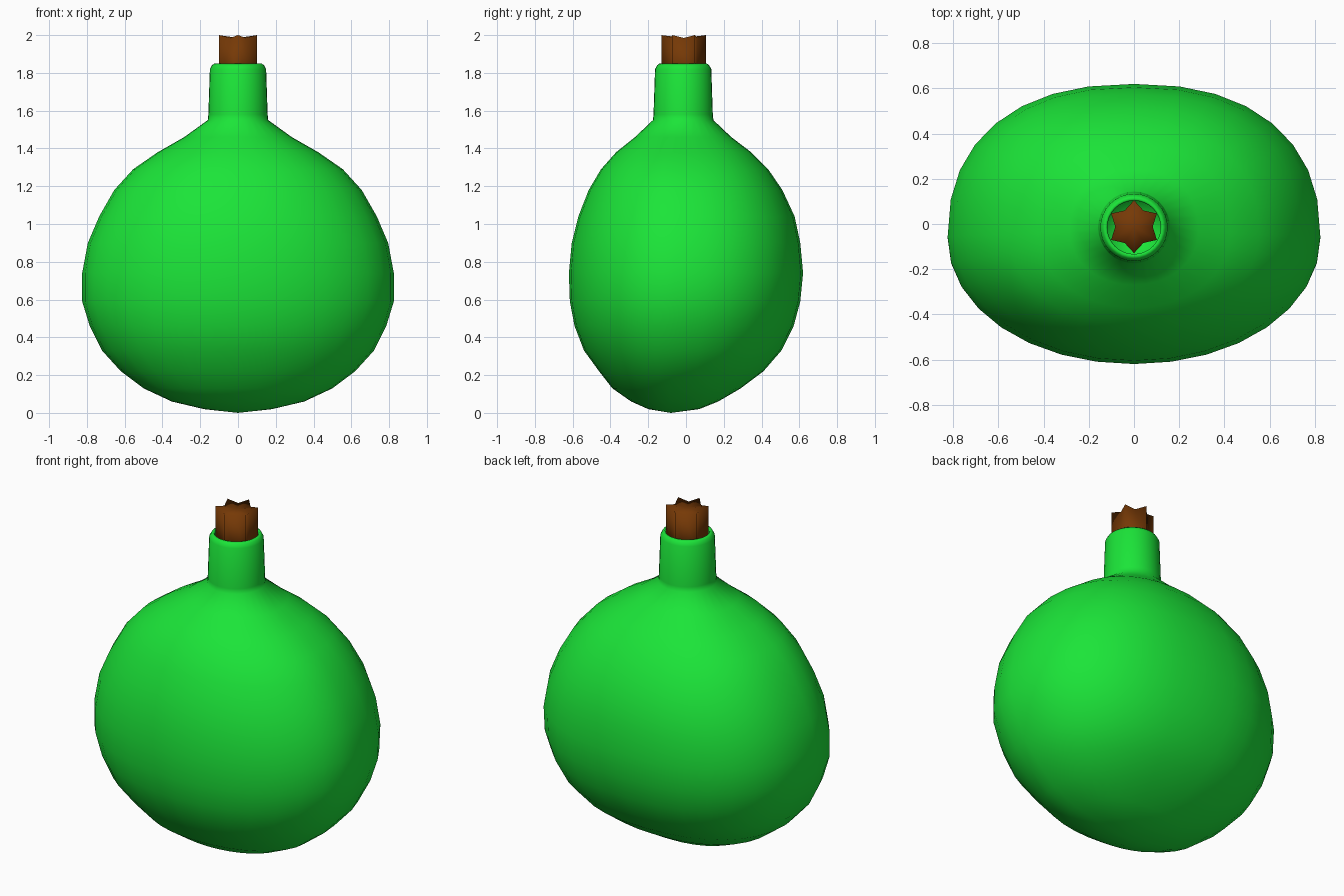
import bpy
import bmesh
from math import sin, cos, pi, copysign

cube = bpy.data.objects.get("Cube")
if cube:
    bpy.data.objects.remove(cube, do_unlink=True)


def make_material(name, colour):
    mat = bpy.data.materials.new(name)
    mat.use_nodes = True
    mat.diffuse_color = colour
    bsdf = mat.node_tree.nodes["Principled BSDF"]
    bsdf.inputs["Base Color"].default_value = colour
    bsdf.inputs["Roughness"].default_value = 0.6
    return mat


def finish(bm, name, mat):
    bmesh.ops.recalc_face_normals(bm, faces=bm.faces)
    for face in bm.faces:
        face.smooth = True
    mesh = bpy.data.meshes.new(name)
    bm.to_mesh(mesh)
    bm.free()
    mesh.materials.append(mat)
    obj = bpy.data.objects.new(name, mesh)
    bpy.context.collection.objects.link(obj)
    return obj


def bridge(bm, lower, upper):
    for i in range(len(lower)):
        j = (i + 1) % len(lower)
        bm.faces.new((lower[i], lower[j], upper[j], upper[i]))


def fan(bm, ring, centre):
    tip = bm.verts.new(centre)
    for i in range(len(ring)):
        bm.faces.new((ring[i], ring[(i + 1) % len(ring)], tip))


def body_ring(bm, z, half, front, back):
    """Oval, widest a little in front of its middle, with a fuller back."""
    widest = (front + back) / 2 - 0.07 * half
    ring = []
    for i in range(SIDES):
        c, s = cos(2 * pi * i / SIDES), sin(2 * pi * i / SIDES)
        power = 0.86 if s > 0 else 0.98
        depth = back - widest if s > 0 else widest - front
        ring.append(bm.verts.new((copysign(abs(c) ** power, c) * half,
                                  widest + copysign(abs(s) ** power, s) * depth,
                                  z)))
    return ring


def neck_ring(bm, z, radius):
    return [bm.verts.new((radius * cos(2 * pi * i / SIDES),
                          NECK_Y + radius * sin(2 * pi * i / SIDES), z))
            for i in range(SIDES)]


# Flask body: oval rings as (height, half width, front y, back y)
BODY = [
    (0.02, 0.18, -0.20, 0.07), (0.06, 0.35, -0.29, 0.17),
    (0.13, 0.50, -0.39, 0.29), (0.22, 0.62, -0.46, 0.41),
    (0.33, 0.72, -0.54, 0.505), (0.46, 0.785, -0.59, 0.57),
    (0.59, 0.825, -0.615, 0.605), (0.74, 0.825, -0.62, 0.62),
    (0.90, 0.795, -0.605, 0.605), (1.04, 0.735, -0.57, 0.575),
    (1.18, 0.655, -0.515, 0.51), (1.29, 0.555, -0.45, 0.435),
    (1.38, 0.425, -0.37, 0.345), (1.46, 0.285, -0.27, 0.24),
]
# Neck, rounded lip and inside of the mouth: circles as (height, radius)
NECK = [(1.55, 0.16), (1.58, 0.157), (1.82, 0.149), (1.84, 0.138),
        (1.85, 0.125), (1.84, 0.118), (1.74, 0.118)]
NECK_Y = -0.015
SIDES = 32

bm = bmesh.new()
rings = [body_ring(bm, *row) for row in BODY]
rings += [neck_ring(bm, *row) for row in NECK]
for lower, upper in zip(rings, rings[1:]):
    bridge(bm, lower, upper)
fan(bm, rings[0], (0, -0.08, 0))
fan(bm, rings[-1], (0, NECK_Y, 1.74))
finish(bm, "flask_body", make_material("bright green", (0.011, 0.78, 0.04, 1)))

# Stopper: six-pointed star prism with slightly raised points
bm = bmesh.new()
base, top = [], []
for i in range(12):
    point = i % 2 == 0
    radius = 0.117 if point else 0.083
    x = radius * sin(pi * i / 6)
    y = -0.012 + radius * cos(pi * i / 6)
    base.append(bm.verts.new((x, y, 1.74)))
    top.append(bm.verts.new((x, y, 2.0 if point else 1.985)))
bridge(bm, base, top)
fan(bm, top, (0, -0.012, 1.985))
bm.faces.new(base)
finish(bm, "stopper", make_material("cork brown", (0.18, 0.041, 0.002, 1)))
